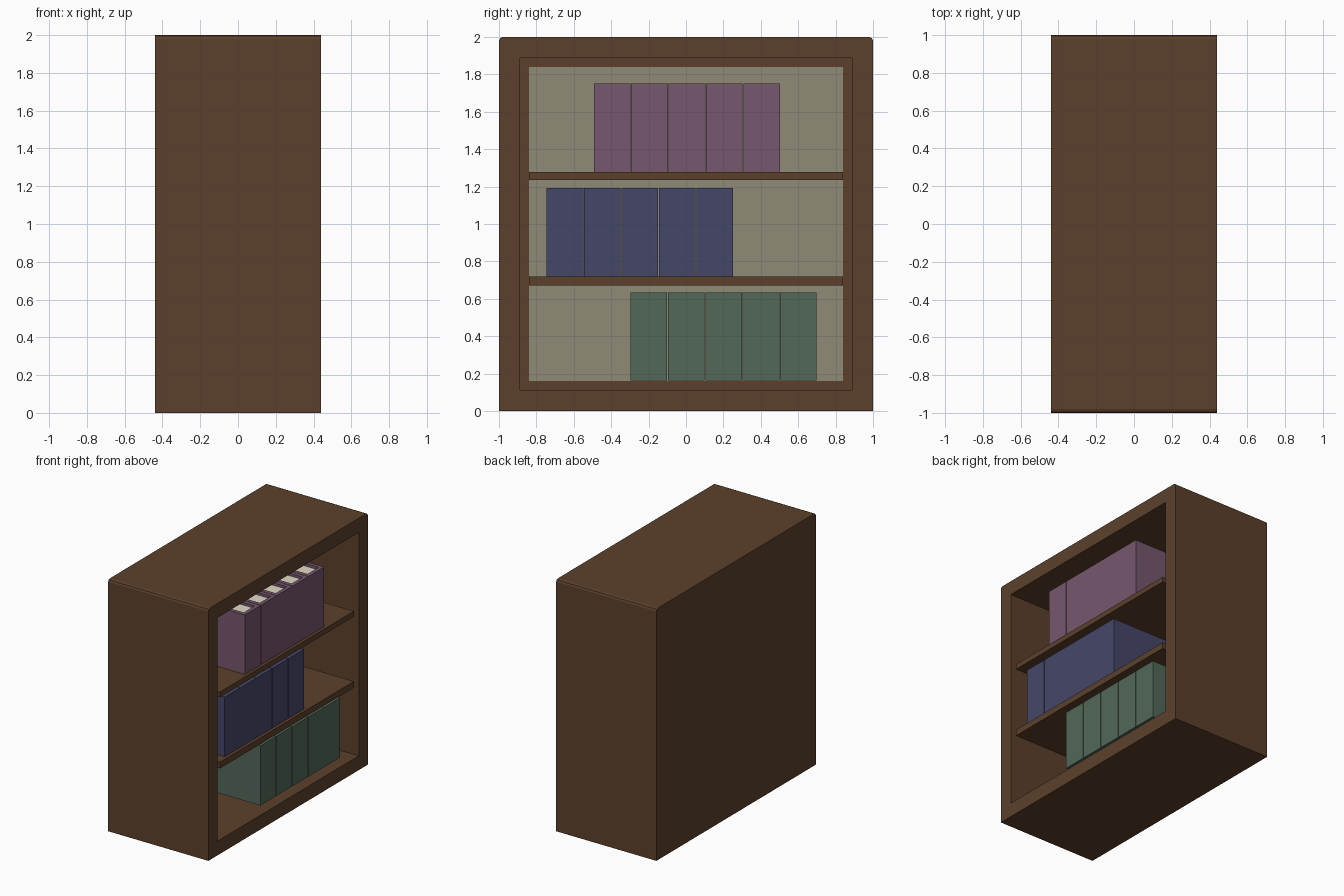
import bpy, bmesh
from mathutils import Vector

if "Cube" in bpy.data.objects:
    bpy.data.objects.remove(bpy.data.objects["Cube"])


def material(name, rgb):
    m = bpy.data.materials.new(name)
    m.diffuse_color = (*rgb, 1)
    m.use_nodes = True
    m.node_tree.nodes["Principled BSDF"].inputs["Base Color"].default_value = m.diffuse_color
    return m


wood = material("wood", (0.107, 0.051, 0.024))
backing = material("backing", (0.28, 0.26, 0.18))
paper = material("paper", (0.75, 0.70, 0.55))
purple = material("purple_cover", (0.18, 0.095, 0.155))
blue = material("blue_cover", (0.06, 0.063, 0.14))
green = material("green_cover", (0.085, 0.14, 0.1))


def finish(name, bm, mat):
    bmesh.ops.recalc_face_normals(bm, faces=bm.faces)
    mesh = bpy.data.meshes.new(name)
    bm.to_mesh(mesh)
    bm.free()
    mesh.materials.append(mat)
    obj = bpy.data.objects.new(name, mesh)
    bpy.context.collection.objects.link(obj)
    return obj


def box(name, x, y, z, mat):
    bm = bmesh.new()
    bmesh.ops.create_cube(bm, size=1)
    for v in bm.verts:
        v.co = [r[0] if c < 0 else r[1] for c, r in zip(v.co, (x, y, z))]
    return finish(name, bm, mat)


def prism(name, points, z0, z1, mat):
    """Extrude an xy outline upwards."""
    bm = bmesh.new()
    face = bm.faces.new([bm.verts.new((x, y, z0)) for x, y in points])
    top = bmesh.ops.extrude_face_region(bm, geom=[face])["geom"]
    bmesh.ops.translate(bm, vec=(0, 0, z1 - z0),
                        verts=[v for v in top if isinstance(v, bmesh.types.BMVert)])
    return finish(name, bm, mat)


# Case: solid block, small rounded top corners, front face inset and pushed in
X, W, BACK = 0.44, 0.16, -0.30
bm = bmesh.new()
bmesh.ops.create_cube(bm, size=1)
for v in bm.verts:
    v.co = Vector((v.co.x * 2 * X, v.co.y * 2, v.co.z * 2 + 1))
bm.normal_update()
front = [f for f in bm.faces if f.normal.x > 0.9]
bmesh.ops.inset_region(bm, faces=front, thickness=W)
inner = bmesh.ops.extrude_face_region(bm, geom=front)["geom"]
bmesh.ops.delete(bm, geom=front, context='FACES')
bmesh.ops.translate(bm, vec=(BACK - X, 0, 0),
                    verts=[v for v in inner if isinstance(v, bmesh.types.BMVert)])
top_edges = [e for e in bm.edges
             if all(v.co.z > 1.99 for v in e.verts)
             and abs(e.verts[0].co.y - e.verts[1].co.y) < 0.01]
bmesh.ops.bevel(bm, geom=top_edges, offset=0.02, segments=2,
                profile=0.5, affect='EDGES')
finish("bookcase_case", bm, wood)

# Pale back panel
IN = 1 - W
box("back_panel", (BACK - 0.01, BACK + 0.005), (-IN, IN), (W, 2 - W), backing)

# Shelves
for i, (z0, z1) in enumerate([(0.67, 0.72), (1.235, 1.277)]):
    box(f"shelf_{i + 1}", (BACK, 0.43), (-IN, IN), (z0, z1), wood)

# Books: U-shaped cover with a recessed page block
XF, XB, T, H = 0.405, -0.21, 0.03, 0.473
for row, y_start, z, mat in [("bottom", -0.297, 0.162, green),
                             ("middle", -0.745, 0.72, blue),
                             ("top", -0.493, 1.277, purple)]:
    for i in range(5):
        a = y_start + i * 0.2
        b = a + 0.196
        prism(f"{row}_book_cover_{i + 1}",
              [(XB, a), (XF, a), (XF, b), (XB, b), (XB, b - T),
               (XF - T, b - T), (XF - T, a + T), (XB, a + T)],
              z, z + H, mat)
        box(f"{row}_book_pages_{i + 1}", (XB + 0.02, XF - T),
            (a + T, b - T), (z + 0.02, z + H - 0.02), paper)
